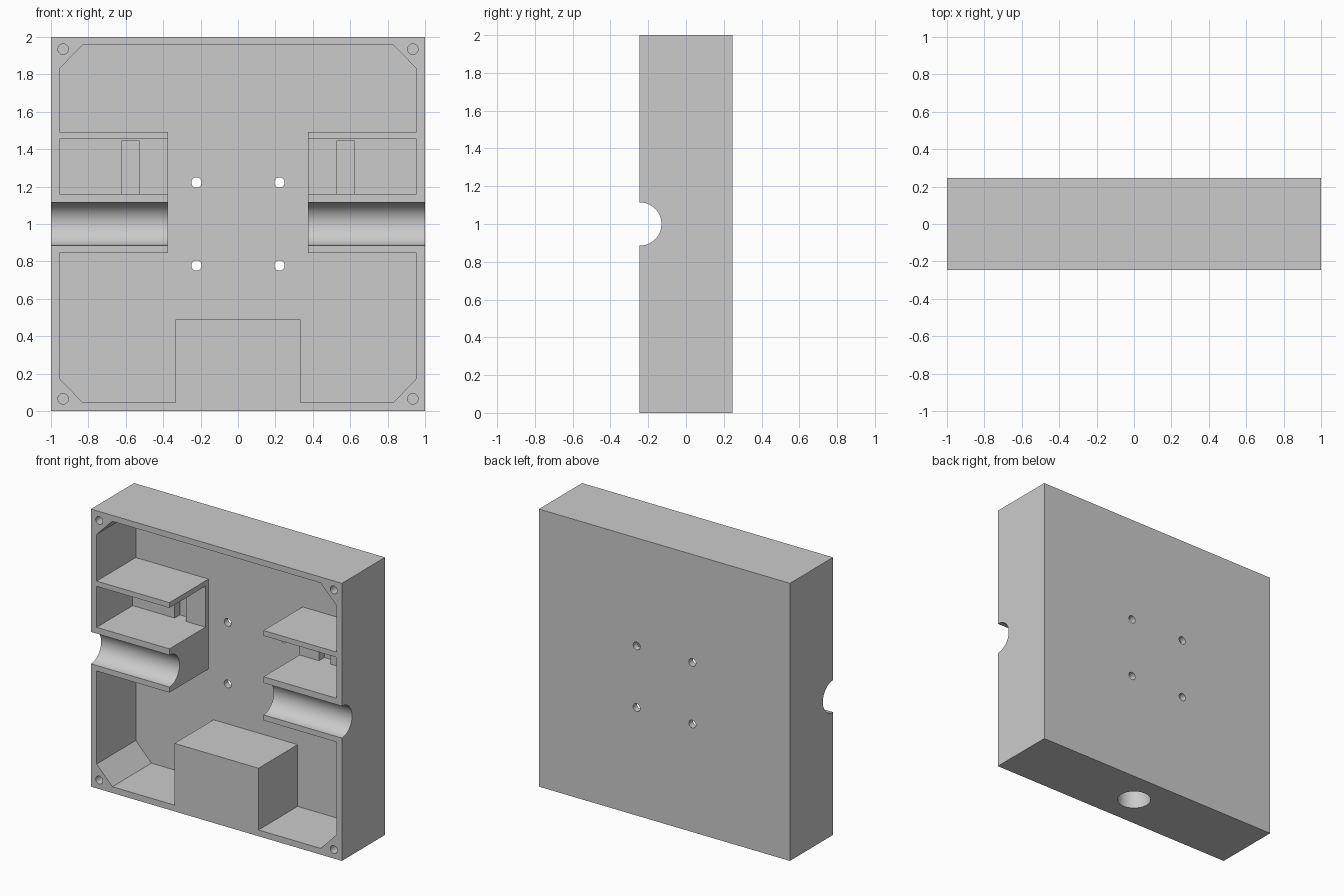
import bpy, bmesh, math
from mathutils import Matrix, Vector

cube = bpy.data.objects.get("Cube")
if cube:
    bpy.data.objects.remove(cube, do_unlink=True)

FRONT, BACK = -0.245, 0.245
FLOOR = 0.2          # inner face of the back panel
OVER = 0.1           # how far cutters reach past a surface

grey = bpy.data.materials.new("plain grey")
grey.use_nodes = True
colour = (0.6, 0.6, 0.6, 1)
grey.diffuse_color = colour
grey.node_tree.nodes["Principled BSDF"].inputs["Base Color"].default_value = colour


def make_object(name, bm):
    bmesh.ops.recalc_face_normals(bm, faces=bm.faces)
    mesh = bpy.data.meshes.new(name)
    bm.to_mesh(mesh)
    bm.free()
    mesh.materials.append(grey)
    obj = bpy.data.objects.new(name, mesh)
    bpy.context.collection.objects.link(obj)
    return obj


def prism(name, outline, y0, y1):
    """Extrude an x-z outline along y."""
    bm = bmesh.new()
    face = bm.faces.new([bm.verts.new((x, y0, z)) for x, z in outline])
    moved = bmesh.ops.extrude_face_region(bm, geom=[face])["geom"]
    verts = [v for v in moved if isinstance(v, bmesh.types.BMVert)]
    bmesh.ops.translate(bm, verts=verts, vec=(0, y1 - y0, 0))
    return make_object(name, bm)


def box(name, x0, x1, y0, y1, z0, z1):
    return prism(name, [(x0, z0), (x1, z0), (x1, z1), (x0, z1)], y0, y1)


def rod(name, start, end, radius, sides=32):
    """Cylinder between two points."""
    a, b = Vector(start), Vector(end)
    turn = (b - a).to_track_quat("Z", "Y").to_matrix().to_4x4()
    bm = bmesh.new()
    bmesh.ops.create_cone(bm, cap_ends=True, segments=sides, radius1=radius,
                          radius2=radius, depth=(b - a).length,
                          matrix=Matrix.Translation((a + b) / 2) @ turn)
    return make_object(name, bm)


# Solid outer block
tray = box("enclosure_tray", -1, 1, FRONT, BACK, 0, 2)
bpy.context.view_layer.objects.active = tray


def cut(cutter):
    cutter.hide_render = True
    mod = tray.modifiers.new("cut", "BOOLEAN")
    mod.operation = "DIFFERENCE"
    mod.solver = "EXACT"
    mod.object = cutter
    bpy.ops.object.modifier_apply(modifier=mod.name)
    bpy.data.objects.remove(cutter, do_unlink=True)


# Main cavity: chamfered corners, going around the side blocks and lower box
half = [(0.335, 0.49), (0.335, 0.045), (0.83, 0.045), (0.955, 0.175),
        (0.955, 0.845), (0.375, 0.845), (0.375, 1.493), (0.955, 1.493),
        (0.955, 1.83), (0.83, 1.957)]
outline = half + [(-x, z) for x, z in reversed(half)]
cut(prism("cavity", outline, FRONT - OVER, FLOOR))

for side in (-1, 1):
    def span(a, b):
        return sorted((side * a, side * b))

    # Open pocket under the shelf, with a slot in its back
    cut(box("pocket", *span(0.3, 0.955), FRONT - OVER, 0.165, 1.16, 1.455))
    cut(box("slot", *span(0.53, 0.62), 0.1, 0.225, 1.16, 1.447))
    # Half-round groove through the side wall
    cut(rod("groove", (side * 0.3, FRONT, 1), (side * 1.1, FRONT, 1), 0.115, 64))
    for level in (-1, 1):
        # Blind screw hole in each corner
        x, z = side * 0.935, 1 + level * 0.935
        cut(rod("screw_hole", (x, FRONT - OVER, z), (x, 0, z), 0.028, 24))
        # Mounting hole through the back panel
        x, z = side * 0.222, 1 + level * 0.222
        cut(rod("mount_hole", (x, 0.1, z), (x, BACK + OVER, z), 0.028, 24))

# Round socket rising into the lower box
cut(rod("socket", (0, 0, -OVER), (0, 0, 0.445), 0.113, 48))

# Smooth round walls, sharp edges
bpy.ops.object.select_all(action="DESELECT")
tray.select_set(True)
bpy.ops.object.shade_smooth_by_angle(angle=math.radians(30))
